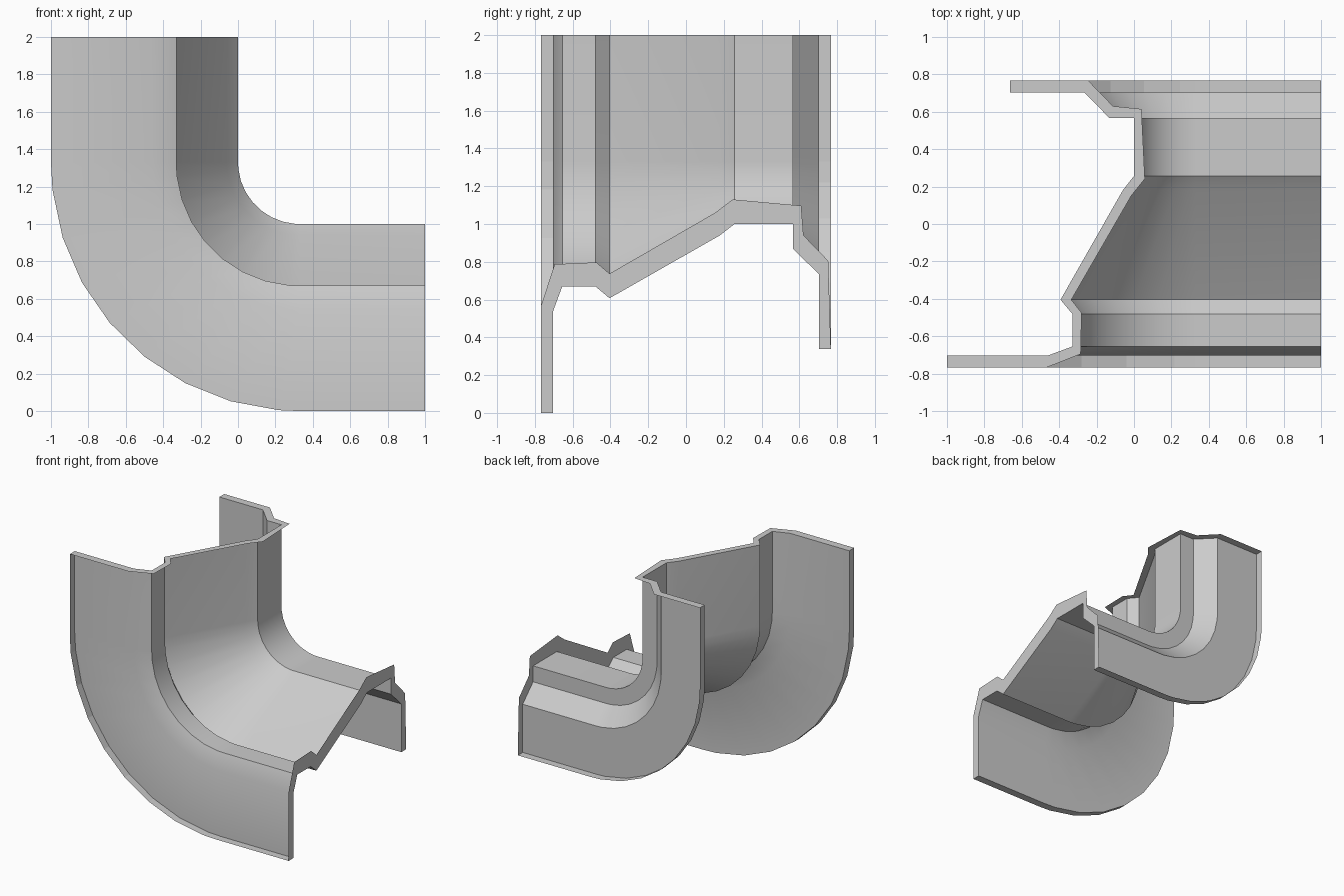
import bpy, bmesh
from math import sin, cos, radians

if "Cube" in bpy.data.objects:
    bpy.data.objects.remove(bpy.data.objects["Cube"])

# Cross-section of the sheet as (y, height)
PROFILE = [(-.703, 0), (-.703, .54), (-.655, .67), (-.48, .67), (-.405, .607), (.18, .94),
           (.257, 1.0), (.567, 1.0), (.567, .868), (.703, .735), (.703, .337)]
# Outer outline of the flat rim on the low end (x = 1)
LOW_RIM = [(-.767, 0), (-.767, .57), (-.695, .787), (-.475, .797), (-.405, .737), (.155, 1.06),
           (.247, 1.13), (.61, 1.097), (.622, .94), (.753, .805), (.767, .337)]
# Outer outline of the flat rim on the top end (z = 2)
TOP_RIM = [(-.767, 0), (-.767, .533), (-.695, .715), (-.475, .72), (-.405, .665), (.15, .985),
           (.242, 1.058), (.615, 1.04), (.63, .888), (.767, .755), (.767, .337)]
BEND = 1.33   # bend radius at height 0
CENTER = (BEND - 1, BEND)


def sweep(h):
    """Points (x, z) at height h along the bent path, top end to low end."""
    r = BEND - h
    angles = [0] + [6.4 + 11.25 * i for i in range(8)] + [90]
    arc = [(CENTER[0] - r * cos(radians(a)), CENTER[1] - r * sin(radians(a))) for a in angles]
    return [(h - 1, 2)] + arc + [(1, h)]


def lofted(name, rows):
    """Quad surface joining rows of points."""
    bm = bmesh.new()
    grid = [[bm.verts.new(p) for p in row] for row in rows]
    for a, b in zip(grid, grid[1:]):
        for i in range(len(a) - 1):
            bm.faces.new((a[i], a[i + 1], b[i + 1], b[i]))
    bmesh.ops.recalc_face_normals(bm, faces=bm.faces)
    mesh = bpy.data.meshes.new(name)
    bm.to_mesh(mesh)
    bm.free()
    ob = bpy.data.objects.new(name, mesh)
    bpy.context.collection.objects.link(ob)
    return ob


def strip(y, h):
    return [(x, y, z) for x, z in sweep(h)]


# Bent main sheet
sheet = lofted("bent_sheet", [strip(y, h) for y, h in PROFILE])
bpy.context.view_layer.objects.active = sheet
sheet.select_set(True)
bpy.ops.object.shade_smooth_by_angle(angle=radians(30))

# Flat end rims
lofted("top_end_rim", [[(h - 1, y, 2) for y, h in o] for o in (PROFILE, TOP_RIM)])
lofted("low_end_rim", [[(1, y, h) for y, h in o] for o in (PROFILE, LOW_RIM)])

# Narrow rims along the two long edges
for name, i in (("front_edge_rim", 0), ("back_edge_rim", -1)):
    lofted(name, [strip(*PROFILE[i]), strip(*LOW_RIM[i])])
